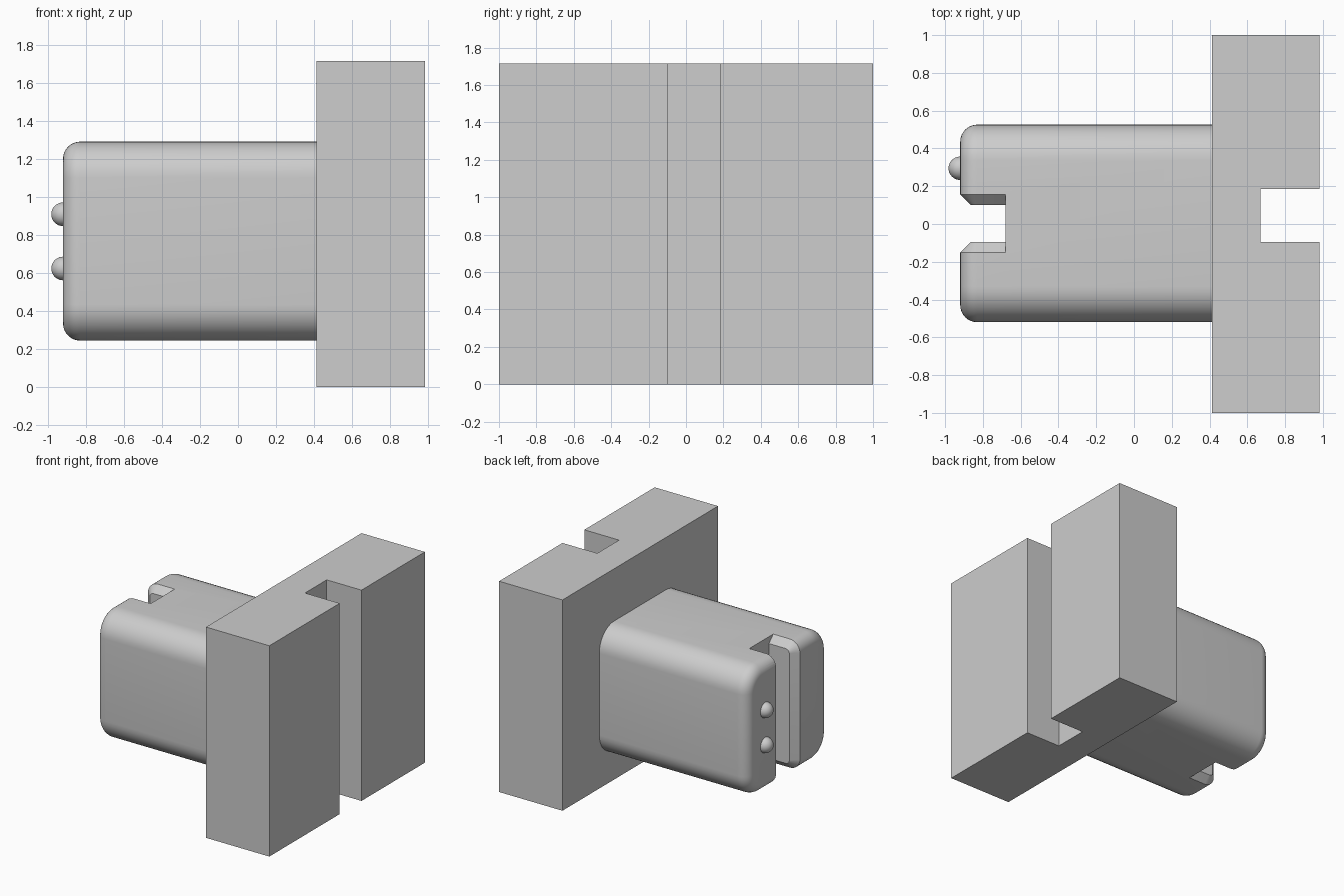
import bpy, bmesh, math

cube = bpy.data.objects.get("Cube")
if cube:
    bpy.data.objects.remove(cube, do_unlink=True)

grey = bpy.data.materials.new("plain grey")
grey.use_nodes = True
COLOUR = (0.61, 0.61, 0.61, 1)
grey.diffuse_color = COLOUR
grey.node_tree.nodes["Principled BSDF"].inputs["Base Color"].default_value = COLOUR


def loft(name, rings):
    """Closed solid skinned through rings of equal length."""
    bm = bmesh.new()
    loops = [[bm.verts.new(p) for p in ring] for ring in rings]
    n = len(loops[0])
    for a, b in zip(loops, loops[1:]):
        for i in range(n):
            j = (i + 1) % n
            bm.faces.new((a[i], a[j], b[j], b[i]))
    bm.faces.new(loops[0])
    bm.faces.new(loops[-1])
    bmesh.ops.recalc_face_normals(bm, faces=bm.faces)
    mesh = bpy.data.meshes.new(name)
    bm.to_mesh(mesh)
    bm.free()
    mesh.materials.append(grey)
    obj = bpy.data.objects.new(name, mesh)
    bpy.context.collection.objects.link(obj)
    return obj


def cut(target, cutter):
    mod = target.modifiers.new(cutter.name, 'BOOLEAN')
    mod.operation, mod.solver, mod.object = 'DIFFERENCE', 'EXACT', cutter
    cutter.hide_render = True


def apply_and_smooth(obj):
    bpy.ops.object.select_all(action='DESELECT')
    obj.select_set(True)
    bpy.context.view_layer.objects.active = obj
    for mod in list(obj.modifiers):
        bpy.ops.object.modifier_apply(modifier=mod.name)
    bpy.ops.object.shade_smooth_by_angle(angle=math.radians(30))


# Slotted plate
X0, X1, XS = 0.412, 0.982, 0.669
S0, S1, H = -0.095, 0.185, 1.715
outline = [(X0, -1), (X1, -1), (X1, S0), (XS, S0), (XS, S1), (X1, S1), (X1, 1), (X0, 1)]
loft("back_plate", [[(x, y, z) for x, y in outline] for z in (0, H)])

# Rounded block with a filleted end
END, CY, CZ, HALF = -0.92, 0.003, 0.767, 0.523
SIDE_R, END_R = 0.19, 0.09


def rounded_square(x, inset, steps=10):
    r, c = SIDE_R - inset, HALF - SIDE_R
    ring = []
    for q, (sy, sz) in enumerate([(1, 1), (-1, 1), (-1, -1), (1, -1)]):
        for k in range(steps + 1):
            a = math.pi / 2 * (q + k / steps)
            ring.append((x, CY + sy * c + r * math.cos(a), CZ + sz * c + r * math.sin(a)))
    return ring


rings = []
for k in range(9):
    a = math.pi / 2 * k / 8
    rings.append(rounded_square(END + END_R * (1 - math.cos(a)), END_R * (1 - math.sin(a))))
rings.append(rounded_square(X0, 0))
body = loft("block", rings)

# Slot through the end of the block
FLOOR, SLOT = -0.68, 0.098
slot = loft("slot_cutter", [[(x, CY + s * SLOT, z) for x, s in
                             ((-1.1, -1), (FLOOR, -1), (FLOOR, 1), (-1.1, 1))]
                            for z in (0.1, 1.5)])

# Chamfer swept around the slot's outer edges
CH = 0.056
section = [(-CH - 0.003, -1), (0.05, -1), (0.05, 1), (-CH - 0.003, 1)]


def chamfer_ring(px, pz, nx, nz):
    return [(px + d * nx, CY + s * (SLOT + CH + d), pz + d * nz) for d, s in section]


sweep = [chamfer_ring(FLOOR, CZ + HALF, 0, 1)]
for sign, order in ((1, range(9)), (-1, range(8, -1, -1))):
    for k in order:
        a = math.pi / 2 * k / 8
        nx, nz = -math.sin(a), sign * math.cos(a)
        sweep.append(chamfer_ring(END + END_R + END_R * nx,
                                  CZ + sign * (HALF - END_R) + END_R * nz, nx, nz))
sweep.append(chamfer_ring(FLOOR, CZ - HALF, 0, -1))
chamfer = loft("chamfer_cutter", sweep)

cut(body, slot)
cut(body, chamfer)
apply_and_smooth(body)
for helper in (slot, chamfer):
    bpy.data.objects.remove(helper, do_unlink=True)

# Two small domed studs on the end face
for name, z in (("upper_stud", 0.908), ("lower_stud", 0.623)):
    bpy.ops.mesh.primitive_uv_sphere_add(segments=32, ring_count=16, radius=0.062,
                                         location=(END, 0.295, z))
    stud = bpy.context.object
    stud.name = name
    stud.data.materials.append(grey)
    apply_and_smooth(stud)
